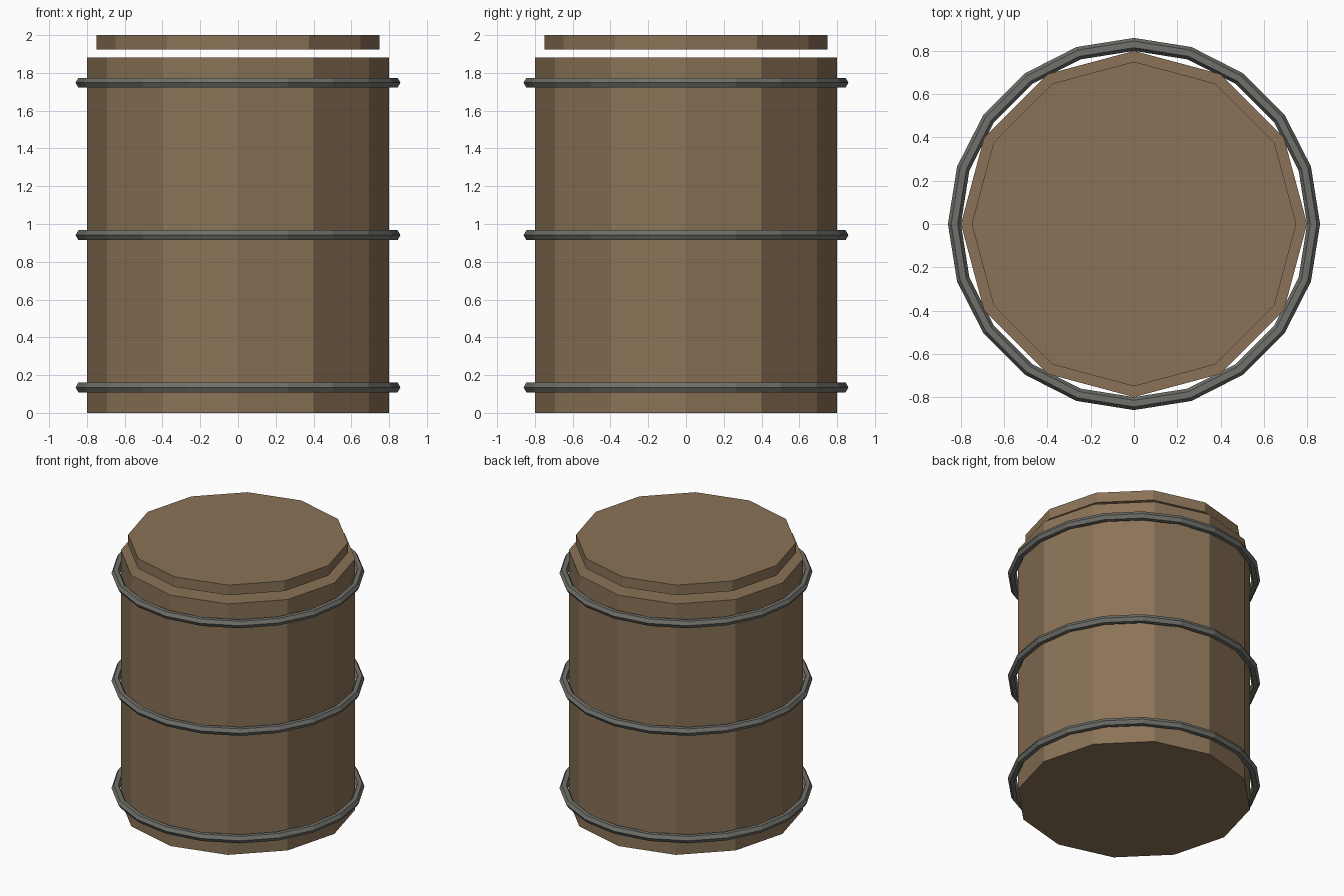
import bpy
from math import radians

if "Cube" in bpy.data.objects:
    bpy.data.objects.remove(bpy.data.objects["Cube"])


def material(name, rgb):
    m = bpy.data.materials.new(name)
    m.diffuse_color = (*rgb, 1)
    m.use_nodes = True
    m.node_tree.nodes["Principled BSDF"].inputs["Base Color"].default_value = m.diffuse_color
    return m


wood = material("wood", (0.258, 0.171, 0.095))
iron = material("iron", (0.16, 0.16, 0.145))


def finish(name, mat):
    ob = bpy.context.object
    ob.name = name
    ob.data.materials.append(mat)
    return ob


def drum(name, radius, z0, z1):
    # 12-sided, with corners on the x and y axes
    bpy.ops.mesh.primitive_cylinder_add(vertices=12, radius=radius, depth=z1 - z0,
                                        location=(0, 0, (z0 + z1) / 2))
    return finish(name, wood)


# Barrel body and the lid hovering just above it
drum("barrel_body", 0.80, 0.0, 1.882)
drum("barrel_lid", 0.75, 1.924, 2.0)

# Three hoops, 20 segments with a hexagonal section
for label, z in (("lower", 0.135), ("middle", 0.941), ("upper", 1.748)):
    bpy.ops.mesh.primitive_torus_add(major_segments=20, minor_segments=6,
                                     major_radius=0.83, minor_radius=0.03,
                                     location=(0, 0, z))
    finish(label + "_hoop", iron)
    for p in bpy.context.object.data.polygons:
        p.use_smooth = False
